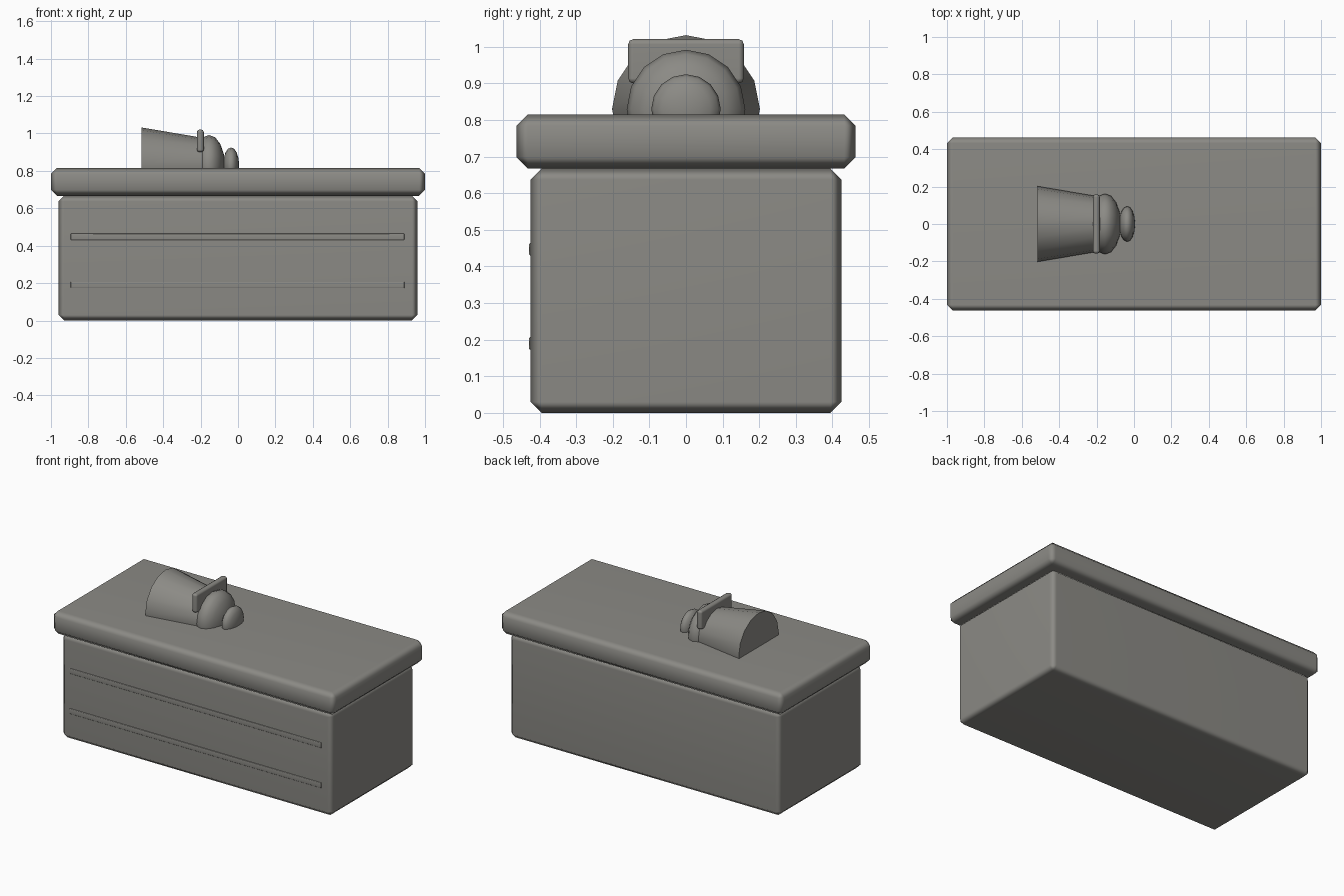
import bpy
from math import radians

default = bpy.data.objects.get("Cube")
if default:
    bpy.data.objects.remove(default, do_unlink=True)

# Single warm grey stone colour
STONE = (0.26, 0.255, 0.235, 1)
stone = bpy.data.materials.new("warm_grey")
stone.use_nodes = True
stone.diffuse_color = STONE
stone.node_tree.nodes["Principled BSDF"].inputs["Base Color"].default_value = STONE


def finish(name, angle):
    obj = bpy.context.object
    obj.name = name
    obj.data.materials.append(stone)
    bpy.ops.object.shade_smooth_by_angle(angle=radians(angle))
    return obj


def box(name, low, high, bevel, segments=1):
    """Box between two corners with softened edges."""
    centre = [(a + b) / 2 for a, b in zip(low, high)]
    bpy.ops.mesh.primitive_cube_add(size=1, location=centre)
    obj = bpy.context.object
    obj.scale = [b - a for a, b in zip(low, high)]
    bpy.ops.object.transform_apply(location=False, rotation=False, scale=True)
    mod = obj.modifiers.new("soft_edges", "BEVEL")
    mod.width = bevel
    mod.segments = segments
    bpy.ops.object.modifier_apply(modifier=mod.name)
    finish(name, 60)
    weighted = obj.modifiers.new("flat_panels", "WEIGHTED_NORMAL")
    weighted.keep_sharp = True
    return obj


def ellipsoid(name, x, half_length, radius):
    """Squashed sphere whose pole points along the x axis."""
    bpy.ops.mesh.primitive_uv_sphere_add(segments=16, ring_count=8, radius=1,
                                         location=(x, 0, AXIS))
    obj = bpy.context.object
    obj.rotation_euler.y = radians(90)
    obj.scale = (radius, radius, half_length)
    bpy.ops.object.transform_apply(location=False, rotation=True, scale=True)
    return finish(name, 60)


# Chest and overhanging lid
box("chest_body", (-0.96, -0.425, 0), (0.96, 0.425, 0.667), 0.03)
box("chest_lid", (-1, -0.463, 0.667), (1, 0.463, 0.815), 0.031)

# Thin raised bands on the front
for label, z in (("lower", 0.19), ("upper", 0.447)):
    box(label + "_front_band", (-0.895, -0.429, z - 0.017),
        (0.89, -0.41, z + 0.017), 0.003)

# Half-sunken bell lying along the lid
AXIS = 0.83
LEFT, RIGHT = -0.515, -0.15
bpy.ops.mesh.primitive_cone_add(vertices=16, radius1=0.202, radius2=0.14,
                                depth=RIGHT - LEFT,
                                location=((LEFT + RIGHT) / 2, 0, AXIS),
                                rotation=(0, radians(90), 0))
bpy.ops.object.transform_apply(location=False, rotation=True, scale=False)
finish("bell_skirt", 40)
ellipsoid("bell_dome", -0.155, 0.085, 0.162)
ellipsoid("bell_knob", -0.037, 0.043, 0.095)

# Crossbar over the neck
box("crossbar", (-0.22, -0.158, 0.9), (-0.183, 0.158, 1.021), 0.014, 2)
